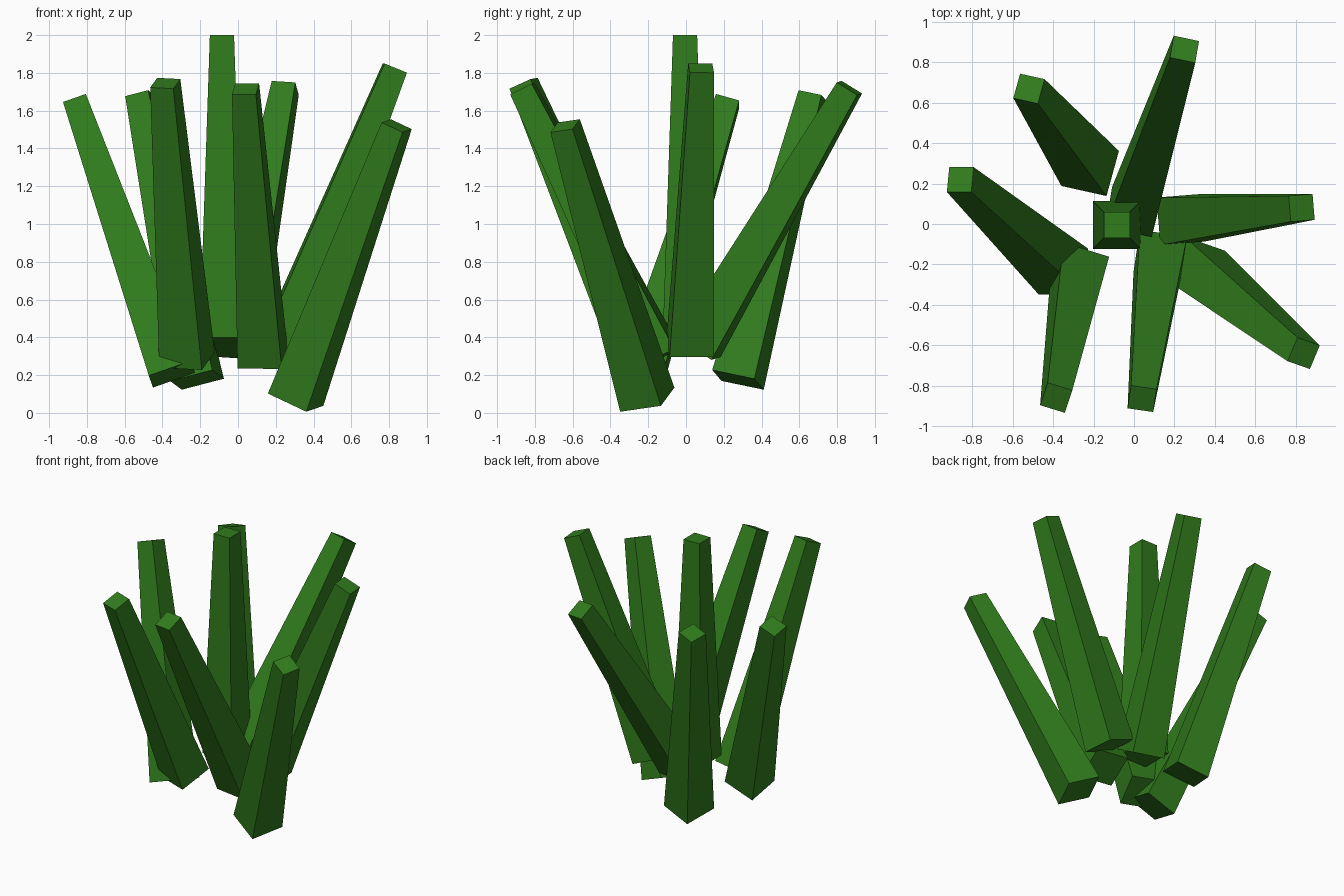
import bpy, bmesh
from mathutils import Vector

if "Cube" in bpy.data.objects:
    bpy.data.objects.remove(bpy.data.objects["Cube"])

BASE_HALF, TIP_HALF = 0.118, 0.064

green = bpy.data.materials.new("grass_green")
green.diffuse_color = (0.03, 0.2, 0.012, 1)
green.use_nodes = True
green.node_tree.nodes["Principled BSDF"].inputs["Base Color"].default_value = green.diffuse_color


def blade(name, base, tip, side):
    """Tapered square blade from base centre to tip centre; side aims its local x."""
    base, tip = Vector(base), Vector(tip)
    up = (tip - base).normalized()
    x = Vector(side)
    x = (x - up * x.dot(up)).normalized()
    y = up.cross(x)
    bm = bmesh.new()
    rings = []
    for centre, h in ((base, BASE_HALF), (tip, TIP_HALF)):
        rings.append([bm.verts.new(centre + x * h * i + y * h * j)
                      for i, j in ((-1, -1), (1, -1), (1, 1), (-1, 1))])
    low, high = rings
    bm.faces.new(low[::-1])
    bm.faces.new(high)
    for k in range(4):
        n = (k + 1) % 4
        bm.faces.new((low[k], low[n], high[n], high[k]))
    mesh = bpy.data.meshes.new(name)
    bm.to_mesh(mesh)
    bm.free()
    mesh.materials.append(green)
    bpy.context.collection.objects.link(bpy.data.objects.new(name, mesh))


# Upright middle blade
blade("centre_blade", (-0.085, -0.005, 0.40), (-0.085, -0.005, 2.0), (1, 0, 0))

# Ring of blades leaning outward
blade("back_blade", (-0.01, 0.06, 0.35), (0.25, 0.865, 1.72), (1, -0.17, 0))
blade("right_blade", (0.23, 0.022, 0.34), (0.83, 0.08, 1.825), (1, 0.08, -0.4))
blade("front_right_blade", (0.305, -0.205, 0.07), (0.84, -0.64, 1.52), (0.2, -0.07, -0.095))
blade("front_blade", (0.13, -0.15, 0.287), (0.04, -0.865, 1.715), (1, -0.15, 0))
blade("front_left_blade", (-0.27, -0.23, 0.28), (-0.385, -0.86, 1.745), (0.235, -0.06, -0.04))
blade("left_blade", (-0.35, -0.235, 0.205), (-0.86, 0.22, 1.65), (1, 0, 0.35))
blade("back_left_blade", (-0.217, 0.275, 0.175), (-0.52, 0.67, 1.68), (0.23, -0.05, 0.065))
